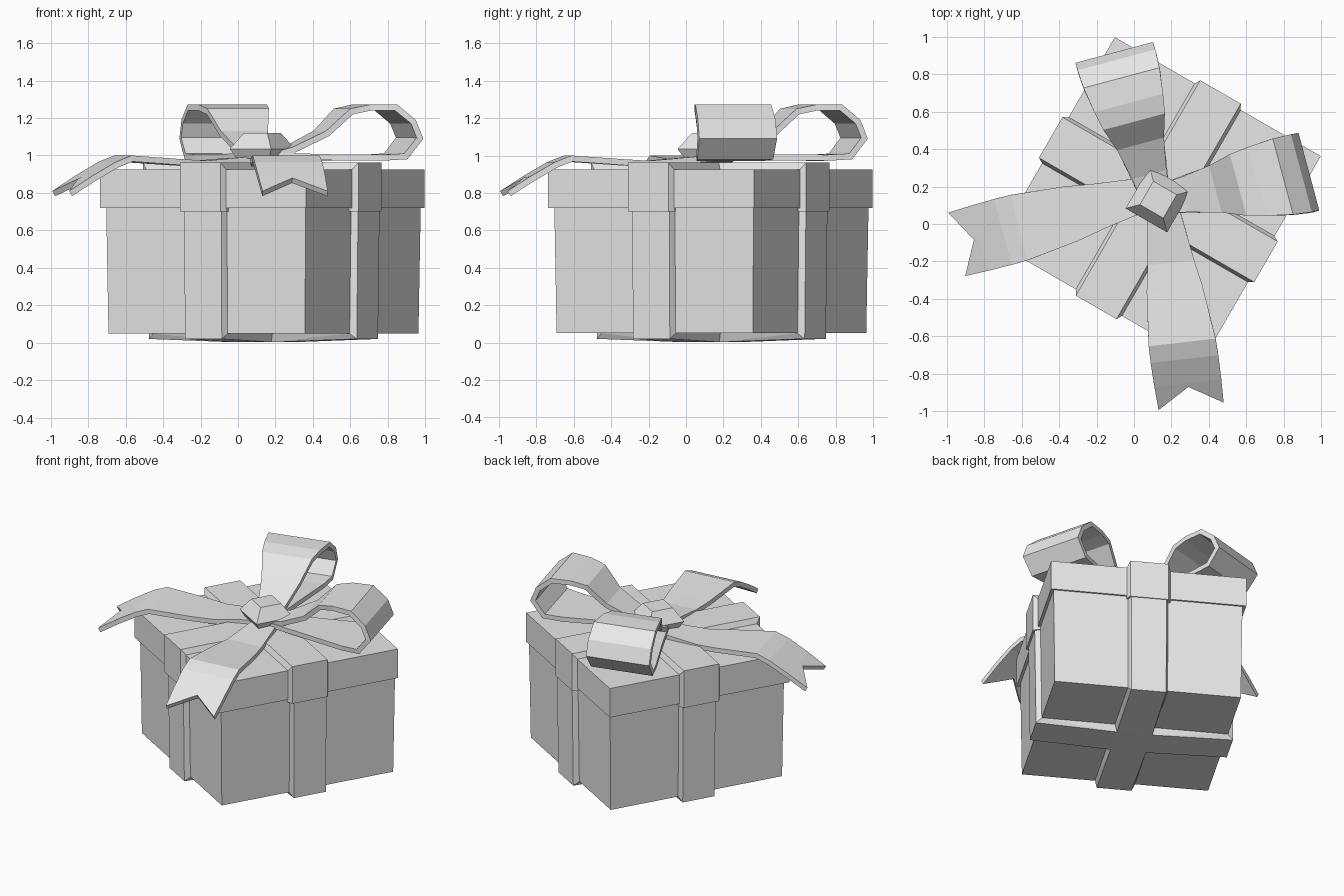
import bpy, bmesh, math
from mathutils import Matrix, Vector

old = bpy.data.objects.get("Cube")
if old:
    bpy.data.objects.remove(old, do_unlink=True)

# One plain grey for the whole present
GREY = (0.8, 0.8, 0.8, 1.0)
mat = bpy.data.materials.new("light_grey")
mat.use_nodes = True
mat.diffuse_color = GREY
mat.node_tree.nodes["Principled BSDF"].inputs["Base Color"].default_value = GREY

CENTRE = Vector((0.13, 0.13, 0))
TURN = math.radians(-30)


def add_object(name, bm):
    mesh = bpy.data.meshes.new(name)
    bm.to_mesh(mesh)
    bm.free()
    mesh.materials.append(mat)
    obj = bpy.data.objects.new(name, mesh)
    bpy.context.collection.objects.link(obj)
    return obj


def rect(hx, hy, z):
    return [Vector((sx * hx, sy * hy, z)) for sx in (-1, 1) for sy in (-1, 1)]


def hull(name, points, quarter=0, shift=0.0):
    """Convex solid round the points, turned with the box."""
    bm = bmesh.new()
    for p in points:
        bm.verts.new(p)
    res = bmesh.ops.convex_hull(bm, input=bm.verts)
    loose = {v for v in res["geom_interior"] if isinstance(v, bmesh.types.BMVert)}
    bmesh.ops.delete(bm, geom=list(loose), context='VERTS')
    bmesh.ops.dissolve_limit(bm, angle_limit=0.01, verts=bm.verts, edges=bm.edges)
    bmesh.ops.recalc_face_normals(bm, faces=bm.faces)
    place = Matrix.Translation(CENTRE + Vector((shift, shift, 0)))
    bm.transform(place @ Matrix.Rotation(TURN + quarter * math.pi / 2, 4, 'Z'))
    return add_object(name, bm)


def strip(name, rows, origin, heading, facing, notch=None):
    """Ribbon through (distance, height, half width) rows; facing squares its ends."""
    along = Vector((math.cos(math.radians(heading)), math.sin(math.radians(heading)), 0))
    across = Vector((-math.sin(math.radians(facing)), math.cos(math.radians(facing)), 0))
    start = Vector((*origin, 0))
    up = Vector((0, 0, 1))
    bm = bmesh.new()
    grid = []
    for i, (s, z, hw) in enumerate(rows):
        mid = start + along * s + up * z
        points = [mid + across * hw, mid, mid - across * hw]
        if notch and i == len(rows) - 1:
            points[1] = start + along * notch[0] + up * notch[1]
        grid.append([bm.verts.new(p) for p in points])
    for a, b in zip(grid, grid[1:]):
        for k in range(2):
            bm.faces.new((a[k], a[k + 1], b[k + 1], b[k]))
    obj = add_object(name, bm)
    solid = obj.modifiers.new("thickness", 'SOLIDIFY')
    solid.thickness = 0.032
    solid.offset = -1
    solid.use_even_offset = True
    return obj


# Box and lid
hull("box_body", rect(0.606, 0.606, 0.05) + rect(0.615, 0.615, 0.74), shift=0.006)
hull("box_lid", rect(0.635, 0.635, 0.72) + rect(0.635, 0.635, 0.925))

# Flat ribbons wrapped both ways round box and lid
for q, side in enumerate(("lengthwise", "crosswise")):
    hull("box_ribbon_" + side,
         rect(0.13, 0.115, 0.003) + rect(0.641, 0.113, 0.02) + rect(0.605, 0.13, 0.05)
         + rect(0.612, 0.13, 0.73) + rect(0.65, 0.115, 0.73), q, 0.006)
    hull("lid_ribbon_" + side,
         rect(0.664, 0.125, 0.70) + rect(0.634, 0.142, 0.70)
         + rect(0.634, 0.142, 0.925) + rect(0.664, 0.125, 0.962), q)

# Bow loops
loop = [(0.02, 1.01, 0.08), (0.14, 1.045, 0.095), (0.31, 1.13, 0.13),
        (0.433, 1.25, 0.17), (0.537, 1.272, 0.19), (0.677, 1.272, 0.21),
        (0.777, 1.19, 0.215), (0.818, 1.09, 0.215), (0.733, 0.98, 0.21),
        (0.6, 0.972, 0.19), (0.29, 0.975, 0.125), (0.02, 0.985, 0.08)]
strip("bow_loop_left", loop, (0.13, 0.13), 10.5, 15)
strip("bow_loop_back", loop, (0.12, 0.13), 106, 105)

# Bow tails with notched ends
tail = [(0.02, 1.0, 0.08), (0.34, 0.972, 0.125), (0.48, 0.98, 0.15),
        (0.77, 1.0, 0.18), (0.86, 0.965, 0.182), (0.99, 0.89, 0.18),
        (1.115, 0.81, 0.175)]
strip("bow_tail_right", tail, (0.13, 0.18), 195, 195, (1.02, 0.875))
strip("bow_tail_front", tail, (0.15, 0.13), -82, -83.5, (1.01, 0.88))

# Knot
hull("bow_knot", rect(0.10, 0.10, 0.985) + rect(0.128, 0.128, 1.035)
     + rect(0.072, 0.072, 1.12))
